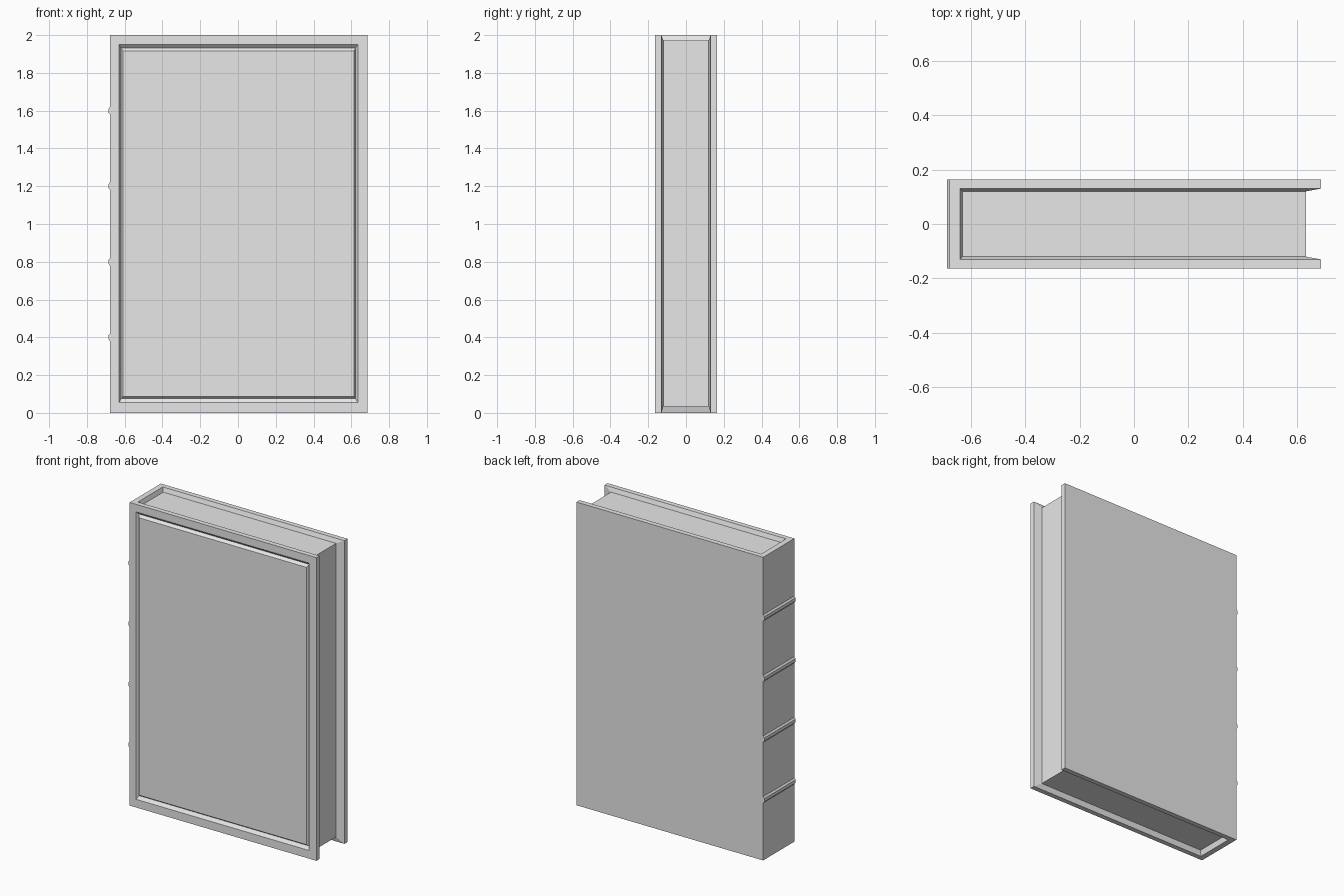
import bpy
import bmesh

cube = bpy.data.objects.get("Cube")
if cube:
    bpy.data.objects.remove(cube, do_unlink=True)

gray = bpy.data.materials.new("plain_gray")
gray.use_nodes = True
gray.diffuse_color = (0.8, 0.8, 0.8, 1)
gray.node_tree.nodes["Principled BSDF"].inputs["Base Color"].default_value = (0.8, 0.8, 0.8, 1)


def stack(name, axis, sections):
    """Solid through rectangles (depth, u0, u1, v0, v1) stacked along an axis."""
    bm = bmesh.new()
    loops = []
    for d, u0, u1, v0, v1 in sections:
        loop = []
        for u, v in ((u0, v0), (u1, v0), (u1, v1), (u0, v1)):
            co = (d, u, v) if axis == "x" else (u, d, v)
            loop.append(bm.verts.new(co))
        loops.append(loop)
    for a, b in zip(loops, loops[1:]):
        for i in range(4):
            j = (i + 1) % 4
            bm.faces.new((a[i], a[j], b[j], b[i]))
    bm.faces.new(loops[0])
    bm.faces.new(loops[-1])
    bmesh.ops.recalc_face_normals(bm, faces=bm.faces)
    mesh = bpy.data.meshes.new(name)
    bm.to_mesh(mesh)
    bm.free()
    mesh.materials.append(gray)
    obj = bpy.data.objects.new(name, mesh)
    bpy.context.collection.objects.link(obj)
    return obj


SPINE, EDGE = -0.677, 0.686      # outer x limits of the cover
BACK_IN, PAGE_X = -0.64, 0.632   # inner spine wall and fore edge of pages
Y_OUT, Y_IN, Y_PAGE = 0.163, 0.13, 0.12
Z_LOW, Z_HIGH = 0.035, 1.972     # page block height limits


def board(side):
    """Cover board whose inner side tapers towards the pages."""
    return [(side * Y_PAGE, BACK_IN + 0.01, PAGE_X, Z_LOW, Z_HIGH),
            (side * Y_IN, BACK_IN, EDGE, 0, 2),
            (side * Y_IN, SPINE, EDGE, 0, 2),
            (side * Y_OUT, SPINE, EDGE, 0, 2)]


# Covers: plain back, front with a V groove framing the panel
stack("back_cover", "y", board(1))
groove = [(-Y_OUT, -0.63, 0.634, 0.054, 1.95),
          (-Y_OUT + 0.016, -0.619, 0.623, 0.075, 1.933),
          (-Y_OUT, -0.609, 0.613, 0.087, 1.917)]
stack("front_cover", "y", board(-1) + groove)

# Spine between the covers, tapering inwards like them
stack("spine", "x", [(SPINE, -Y_IN, Y_IN, 0, 2),
                     (BACK_IN, -Y_IN, Y_IN, 0, 2),
                     (BACK_IN + 0.01, -Y_PAGE, Y_PAGE, Z_LOW, Z_HIGH)])

# Page block, slightly let into the covers
stack("pages", "y", [(y, BACK_IN + 0.005, PAGE_X, Z_LOW, Z_HIGH)
                     for y in (-Y_PAGE - 0.002, Y_PAGE + 0.002)])

# Raised bands across the spine
for n in range(4):
    z = 0.4 * (n + 1)
    stack(f"spine_band_{n + 1}", "x",
          [(SPINE + 0.01, -Y_OUT, Y_OUT, z - 0.022, z + 0.022),
           (SPINE, -Y_OUT, Y_OUT, z - 0.021, z + 0.021),
           (SPINE - 0.009, -Y_OUT, Y_OUT, z - 0.01, z + 0.01)])
